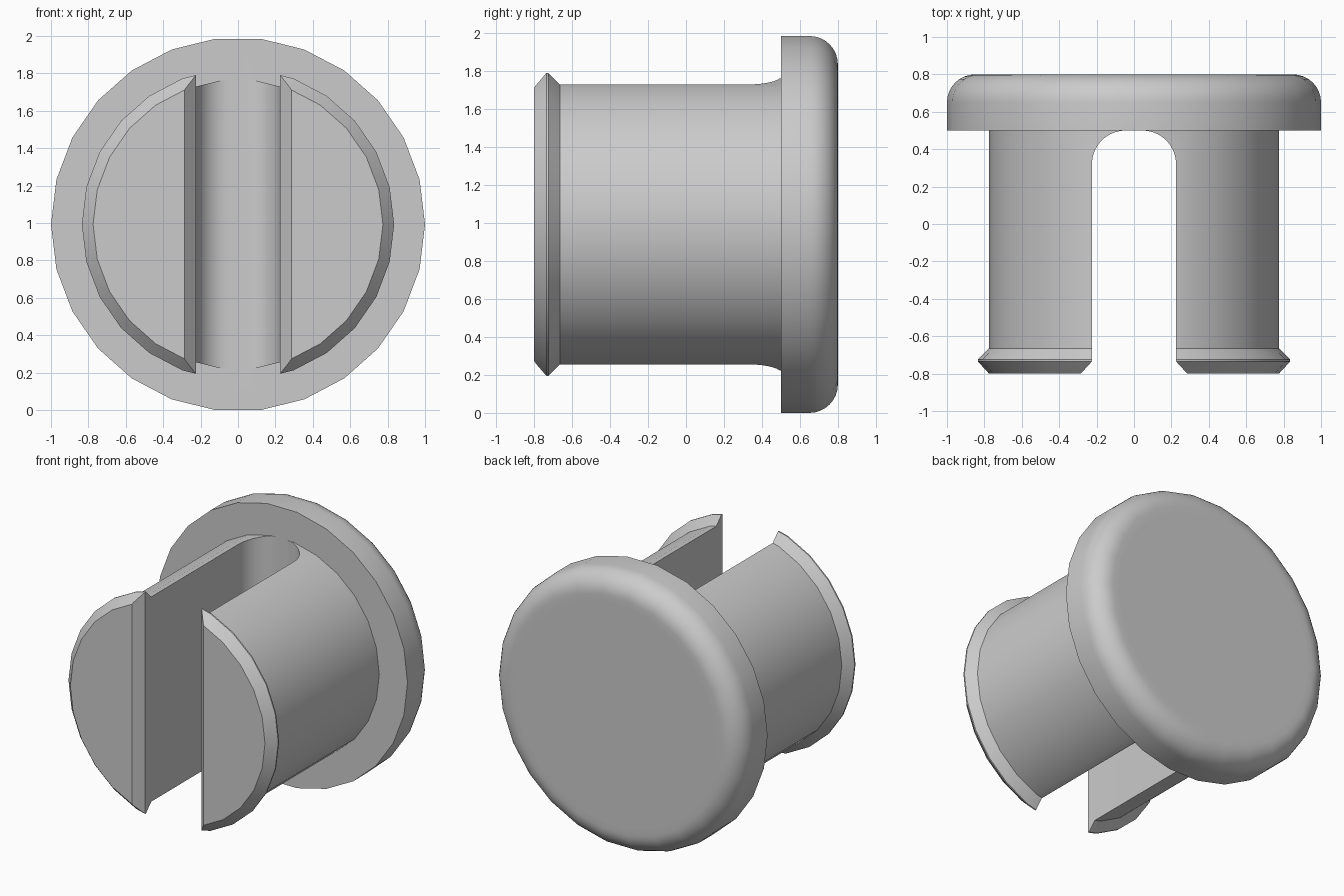
import bpy
import bmesh
import math

SIDES = 26
CENTRE_Z = math.cos(math.pi / SIDES)   # the flat bottom side rests on z = 0

if "Cube" in bpy.data.objects:
    bpy.data.objects.remove(bpy.data.objects["Cube"], do_unlink=True)

grey = bpy.data.materials.new("plain grey")
grey.use_nodes = True
colour = (0.6, 0.6, 0.6, 1)
grey.diffuse_color = colour
grey.node_tree.nodes["Principled BSDF"].inputs["Base Color"].default_value = colour


def arc(cx, cy, r, start, end, steps):
    """Points along a circular arc, angles in degrees."""
    angles = [math.radians(start + (end - start) * i / steps) for i in range(steps + 1)]
    return [(cx + r * math.cos(a), cy + r * math.sin(a)) for a in angles]


def finish(name, bm):
    bmesh.ops.recalc_face_normals(bm, faces=bm.faces)
    mesh = bpy.data.meshes.new(name)
    bm.to_mesh(mesh)
    bm.free()
    mesh.materials.append(grey)
    obj = bpy.data.objects.new(name, mesh)
    bpy.context.collection.objects.link(obj)
    return obj


def lathe(name, profile):
    """Closed solid from (radius, y) points turned about the y axis."""
    bm = bmesh.new()
    rings = []
    for r, y in profile:
        rings.append([bm.verts.new((r * math.cos(t), y, CENTRE_Z + r * math.sin(t)))
                      for t in (math.tau * i / SIDES for i in range(SIDES))])
    for a, b in zip(rings, rings[1:]):
        for i in range(SIDES):
            j = (i + 1) % SIDES
            bm.faces.new((a[i], a[j], b[j], b[i]))
    bm.faces.new(rings[0])
    bm.faces.new(rings[-1])
    return finish(name, bm)


def prism(name, outline, z0, z1):
    """Outline of (x, y) points extruded upward."""
    bm = bmesh.new()
    base = bm.faces.new([bm.verts.new((x, y, z0)) for x, y in outline])
    top = bmesh.ops.extrude_face_region(bm, geom=[base])["geom"]
    verts = [v for v in top if isinstance(v, bmesh.types.BMVert)]
    bmesh.ops.translate(bm, vec=(0, 0, z1 - z0), verts=verts)
    return finish(name, bm)


# Shaft with snap lip, flange and rounded cap edge in one turned profile
shaft, lip = 0.775, 0.835
profile = [(shaft, -0.8), (lip, -0.735), (lip, -0.725), (shaft, -0.665),
           (shaft, 0.5), (1, 0.5)]
profile += arc(0.85, 0.65, 0.15, 0, 90, 8)
profile.append((0.8, 0.8))
plug = lathe("push_plug", profile)

# Slot between the two prongs: chamfered mouth, rounded inner end
half = [(0.377, -0.9), (0.225, -0.735)] + arc(0.045, 0.32, 0.18, 0, 90, 10)
outline = half + [(-x, y) for x, y in reversed(half)]
cutter = prism("slot_cutter", outline, -0.5, 2.5)
cutter.hide_render = True

cut = plug.modifiers.new("slot", 'BOOLEAN')
cut.operation = 'DIFFERENCE'
cut.solver = 'EXACT'
cut.object = cutter

bpy.ops.object.select_all(action='DESELECT')
plug.select_set(True)
bpy.context.view_layer.objects.active = plug
bpy.ops.object.modifier_apply(modifier=cut.name)
bpy.data.objects.remove(cutter, do_unlink=True)
bpy.ops.object.shade_smooth_by_angle(angle=math.radians(30))
